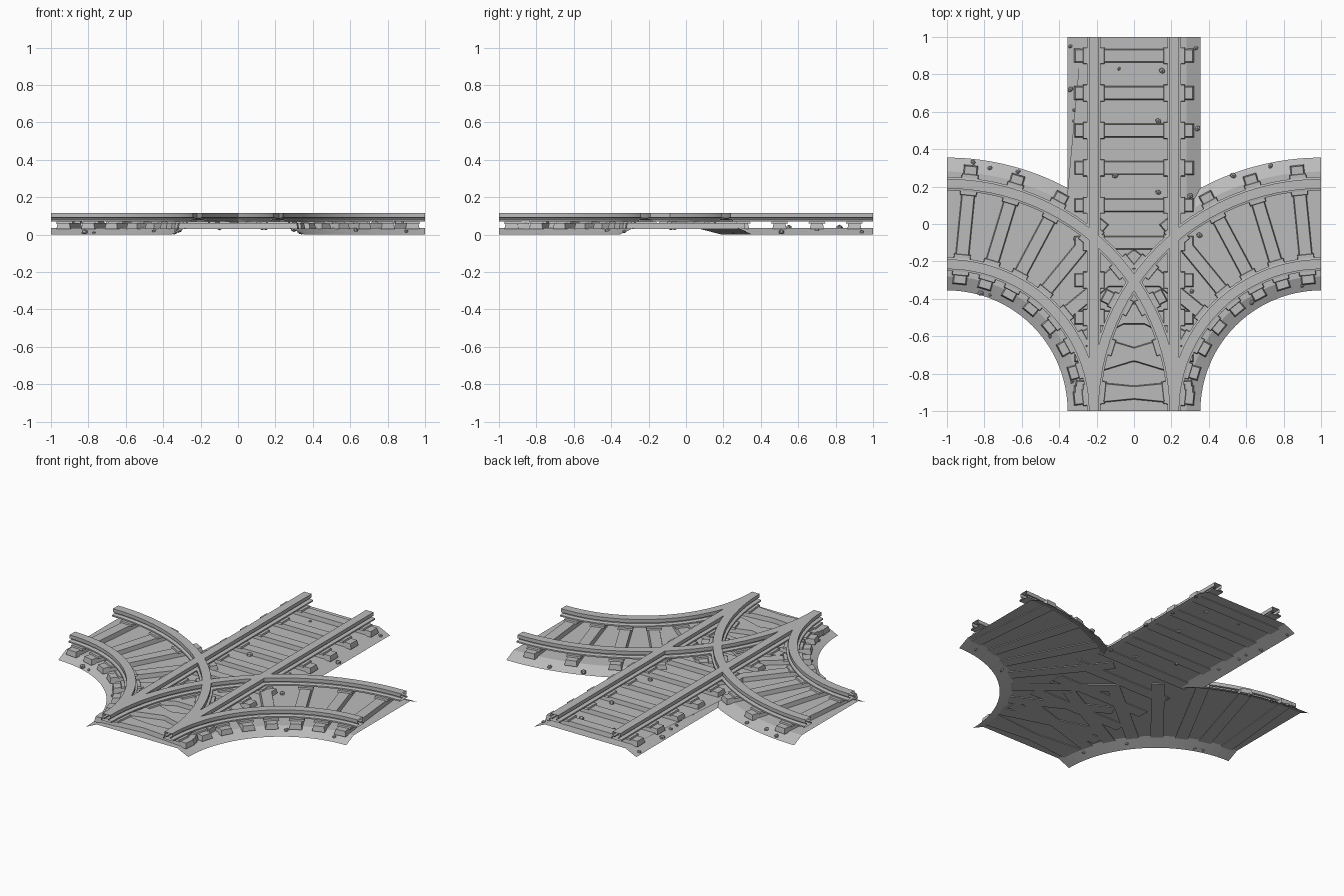
import bpy, bmesh, math, random
from mathutils import Matrix, Vector

random.seed(4)
if "Cube" in bpy.data.objects:
    bpy.data.objects.remove(bpy.data.objects["Cube"])

grey = bpy.data.materials.new("plain grey")
grey.use_nodes = True
COLOUR = (0.5, 0.5, 0.5, 1)
grey.diffuse_color = COLOUR
grey.node_tree.nodes["Principled BSDF"].inputs["Base Color"].default_value = COLOUR

BED_EDGE, BED_FLAT, BED_Z = 0.355, 0.28, 0.035
GAUGE = 0.215
STEPS = 24


def finish(bm, name):
    mesh = bpy.data.meshes.new(name)
    bm.to_mesh(mesh)
    bm.free()
    mesh.materials.append(grey)
    obj = bpy.data.objects.new(name, mesh)
    bpy.context.collection.objects.link(obj)
    return obj


# Track paths: t runs 0..1 along the track, giving a position and heading
def straight(t):
    return Matrix.Translation((0, 2 * t - 1, 0))


def curve(side):
    def path(t):
        a = t * math.pi / 2
        pos = Vector((side * (1 - math.cos(a)), math.sin(a) - 1, 0))
        return Matrix.Translation(pos) @ Matrix.Rotation(-side * a, 4, 'Z')
    return path


# Flanged rail section: (half width, height), mirrored to a closed loop
HALF = [(0.036, 0.07), (0.036, 0.079), (0.014, 0.083),
        (0.014, 0.09), (0.026, 0.093), (0.026, 0.115)]
SECTION = HALF + [(-x, z) for x, z in reversed(HALF)]


def rail(path, offset, steps, name):
    bm = bmesh.new()
    rings = []
    for i in range(steps + 1):
        m = path(i / steps)
        rings.append([bm.verts.new(m @ Vector((offset + x, 0, z))) for x, z in SECTION])
    n = len(SECTION)
    for a, b in zip(rings, rings[1:]):
        for k in range(n):
            j = (k + 1) % n
            bm.faces.new((a[k], a[j], b[j], b[k]))
    bmesh.ops.recalc_face_normals(bm, faces=bm.faces)
    obj = finish(bm, name)
    if steps > 1:
        bpy.context.view_layer.objects.active = obj
        obj.select_set(True)
        bpy.ops.object.shade_smooth_by_angle(angle=math.radians(20))
        obj.select_set(False)


def block(bm, m, x, width, depth, z0, z1, inset):
    made = bmesh.ops.create_cube(bm, size=1)["verts"]
    for v in made:
        top = v.co.z > 0
        shrink = inset if top else 0
        local = Vector((x + v.co.x * (width - shrink), v.co.y * (depth - shrink),
                        z1 if top else z0))
        v.co = m @ local


# Sleepers with a chair plate beneath each rail
def sleepers(path, count, name):
    bm = bmesh.new()
    for i in range(count):
        m = path((i + 0.5) / count)
        block(bm, m, 0, 0.64, 0.075, 0.03, 0.062, 0.012)
        for side in (-1, 1):
            block(bm, m, side * GAUGE, 0.115, 0.09, 0.06, 0.071, 0.006)
    finish(bm, name)


for name, path, steps, count in (("straight", straight, 1, 10),
                                 ("left", curve(1), STEPS, 8),
                                 ("right", curve(-1), STEPS, 8)):
    sleepers(path, count, name + "_sleepers")
    for label, side in (("a", -1), ("b", 1)):
        rail(path, side * GAUGE, steps, name + "_rail_" + label)


# Ballast outline on the left half, at a given half width
def inner_side(w):
    r = 1 - w
    angles = [i / STEPS * math.pi / 2 for i in range(STEPS + 1)]
    return [(1 - r * math.cos(a), r * math.sin(a) - 1) for a in angles]


def outer_side(w):
    r = 1 + w
    end = math.acos((1 - w) / r)
    angles = [math.pi / 2 + (end - math.pi / 2) * i / STEPS for i in range(STEPS + 1)]
    return [(1 - r * math.cos(a), r * math.sin(a) - 1) for a in angles] + [(w, 1)]


# Ballast sheet: flat crown with sloping shoulders, open underneath
bm = bmesh.new()
crown = []
chains = []
for make in (inner_side, outer_side):
    chains.append((make(BED_EDGE), make(BED_FLAT)))
for low, high in [c for c in reversed(chains)]:
    chains.append(([(-x, y) for x, y in reversed(low)],
                   [(-x, y) for x, y in reversed(high)]))
for low, high in chains:
    foot = [bm.verts.new((x, y, 0)) for x, y in low]
    brow = [bm.verts.new((x, y, BED_Z)) for x, y in high]
    crown += brow
    for i in range(len(foot) - 1):
        bm.faces.new((foot[i], foot[i + 1], brow[i + 1], brow[i]))
bm.faces.new(crown)
bmesh.ops.triangulate(bm, faces=[f for f in bm.faces if len(f.verts) > 4])
finish(bm, "ballast_bed")

# Loose stones
STONES = [(-.34, .95), (.33, .94), (-.08, .83), (.15, .82), (-.34, .72), (.3, .7),
          (-.32, .61), (-.32, .55), (.13, .55), (.34, .51), (-.31, .38), (.13, .17),
          (.3, .15), (-.86, .33), (-.77, .3), (-.62, .28), (.53, .26), (.73, .31),
          (-.31, -.08), (.35, -.06), (.31, -.36), (.63, -.42), (.9, -.33),
          (-.82, -.37), (-.77, -.38), (-.45, -.6), (-.33, -.84), (-.1, .26)]


def bed_height(x, y):
    r = math.hypot(1 - abs(x), y + 1)
    off = min(abs(x), abs(r - 1))
    return BED_Z * min(1, max(0, (BED_EDGE - off) / (BED_EDGE - BED_FLAT)))


bm = bmesh.new()
for x, y in STONES:
    size = random.uniform(0.01, 0.02)
    place = (Matrix.Translation((x, y, max(size * 0.8, bed_height(x, y) + size * 0.2)))
             @ Matrix.Rotation(random.uniform(0, math.pi), 4, 'Z')
             @ Matrix.Diagonal((size, size * 0.8, size * 0.8, 1)))
    bmesh.ops.create_icosphere(bm, subdivisions=1, radius=1, matrix=place)
finish(bm, "loose_stones")
